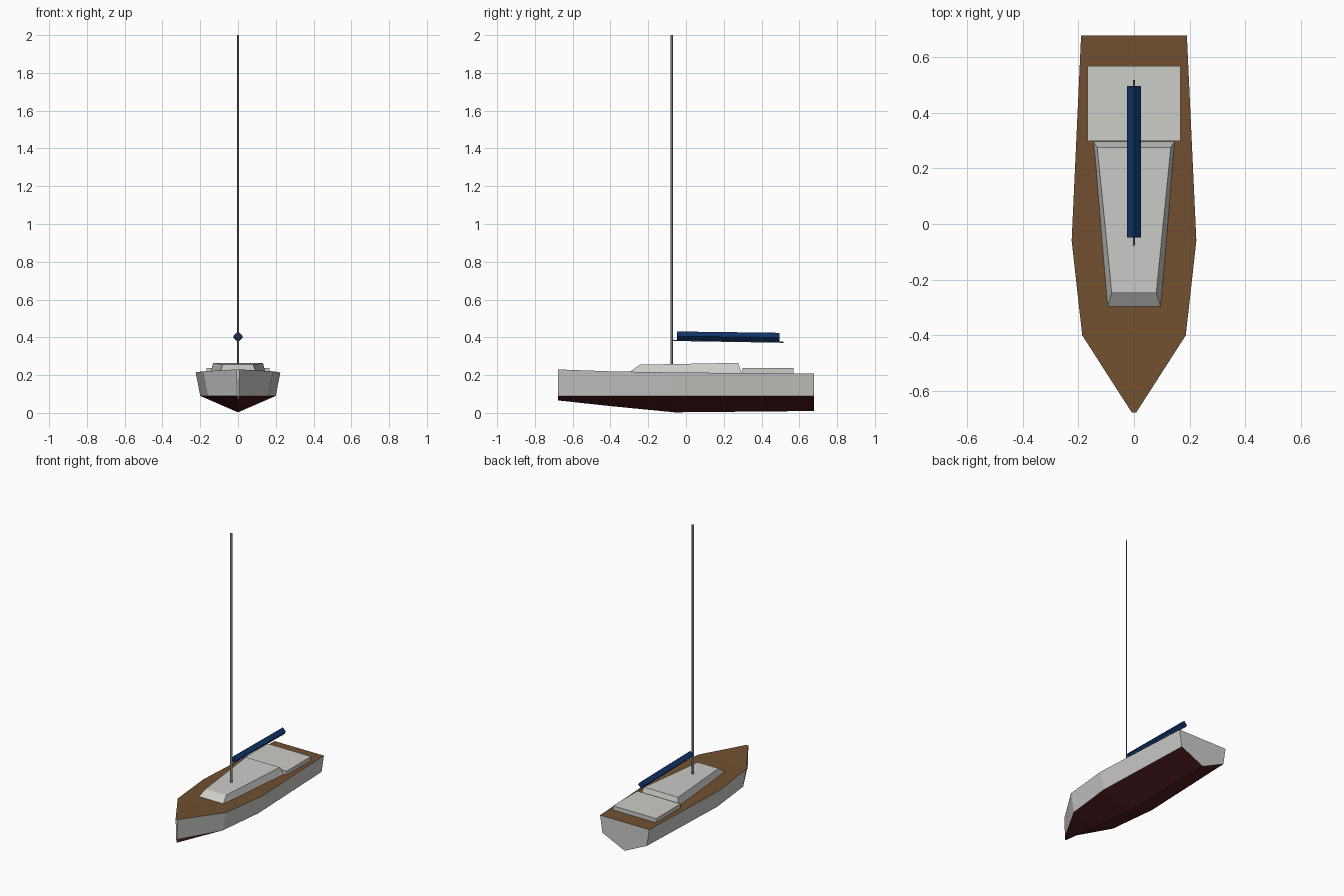
import bpy, bmesh, math
from mathutils import Matrix, Vector

cube = bpy.data.objects.get("Cube")
if cube:
    bpy.data.objects.remove(cube, do_unlink=True)


def material(name, rgb):
    m = bpy.data.materials.new(name)
    m.use_nodes = True
    m.diffuse_color = (*rgb, 1)
    m.node_tree.nodes["Principled BSDF"].inputs["Base Color"].default_value = (*rgb, 1)
    return m


WHITE = material("off_white", (0.6, 0.61, 0.58))
TEAK = material("teak_brown", (0.165, 0.08, 0.03))
RED = material("dark_red", (0.075, 0.011, 0.013))
NAVY = material("navy_blue", (0.005, 0.034, 0.14))
METAL = material("grey_metal", (0.22, 0.22, 0.22))


def loft(name, rings, mats, rule=None):
    """Skin matching closed rings, cap both ends, colour faces by rule."""
    bm = bmesh.new()
    loops = [[bm.verts.new(p) for p in ring] for ring in rings]
    n = len(rings[0])
    for a, b in zip(loops, loops[1:]):
        for i in range(n):
            j = (i + 1) % n
            bm.faces.new((a[i], a[j], b[j], b[i]))
    bm.faces.new(loops[0][::-1])
    bm.faces.new(loops[-1])
    bmesh.ops.recalc_face_normals(bm, faces=bm.faces)
    if rule:
        for f in bm.faces:
            f.material_index = rule(f)
    mesh = bpy.data.meshes.new(name)
    bm.to_mesh(mesh)
    bm.free()
    obj = bpy.data.objects.new(name, mesh)
    for m in mats:
        mesh.materials.append(m)
    bpy.context.collection.objects.link(obj)
    return obj


def rect(hx, y0, y1, z0, z1=None, hx1=None):
    """Rectangle whose back edge may differ in width and height."""
    z1 = z0 if z1 is None else z1
    hx1 = hx if hx1 is None else hx1
    return [(-hx, y0, z0), (hx, y0, z0), (hx1, y1, z1), (-hx1, y1, z1)]


def rod(name, start, end, radius, sides, mat):
    """Straight prism between two points, one corner facing up."""
    start, end = Vector(start), Vector(end)
    angles = [math.tau * i / sides for i in range(sides)]
    offs = [Vector((math.sin(a), 0, math.cos(a))) * radius for a in angles]
    return loft(name, [[p + o for o in offs] for p in (start, end)], [mat])


# Hull: stations of y, deck half width, deck z, chine half width, keel z
CHINE = 0.09
stations = [
    (-0.677, 0.008, 0.230, 0.004, 0.066),
    (-0.40, 0.186, 0.220, 0.162, 0.036),
    (-0.06, 0.224, 0.214, 0.200, 0.003),
    (0.677, 0.190, 0.208, 0.172, 0.010),
]
hull_rings = [
    [(-d, y, zd), (-c, y, CHINE), (0, y, k), (c, y, CHINE), (d, y, zd)]
    for y, d, zd, c, k in stations
]


def hull_colour(face):
    if face.normal.z > 0.8:
        return 1
    below = max(v.co.z for v in face.verts) < CHINE + 0.01
    return 2 if below else 0


loft("hull", hull_rings, [WHITE, TEAK, RED], hull_colour)

# Tapered cabin roof
loft("cabin", [
    rect(0.097, -0.305, 0.298, 0.212, 0.205, 0.147),
    rect(0.080, -0.245, 0.275, 0.255, 0.265, 0.132),
], [WHITE])

# Cockpit block behind the cabin
loft("cockpit", [rect(0.167, 0.298, 0.568, z) for z in (0.205, 0.238)], [WHITE])

# Mast: thin blade set diagonally
blade = [(-0.0065, -0.0018), (0.0065, -0.0018), (0.0065, 0.0018), (-0.0065, 0.0018)]
mast = loft("mast", [[(x, y, z) for x, y in blade] for z in (0.25, 2.0)], [METAL])
mast.data.transform(Matrix.Translation((0, -0.075, 0)) @ Matrix.Rotation(math.radians(45), 4, "Z"))

# Boom and the furled sail lying on it
rod("boom", (0, -0.075, 0.384), (0, 0.517, 0.374), 0.003, 4, METAL)
rod("sail_cover", (0, -0.048, 0.406), (0, 0.495, 0.399), 0.025, 4, NAVY)
